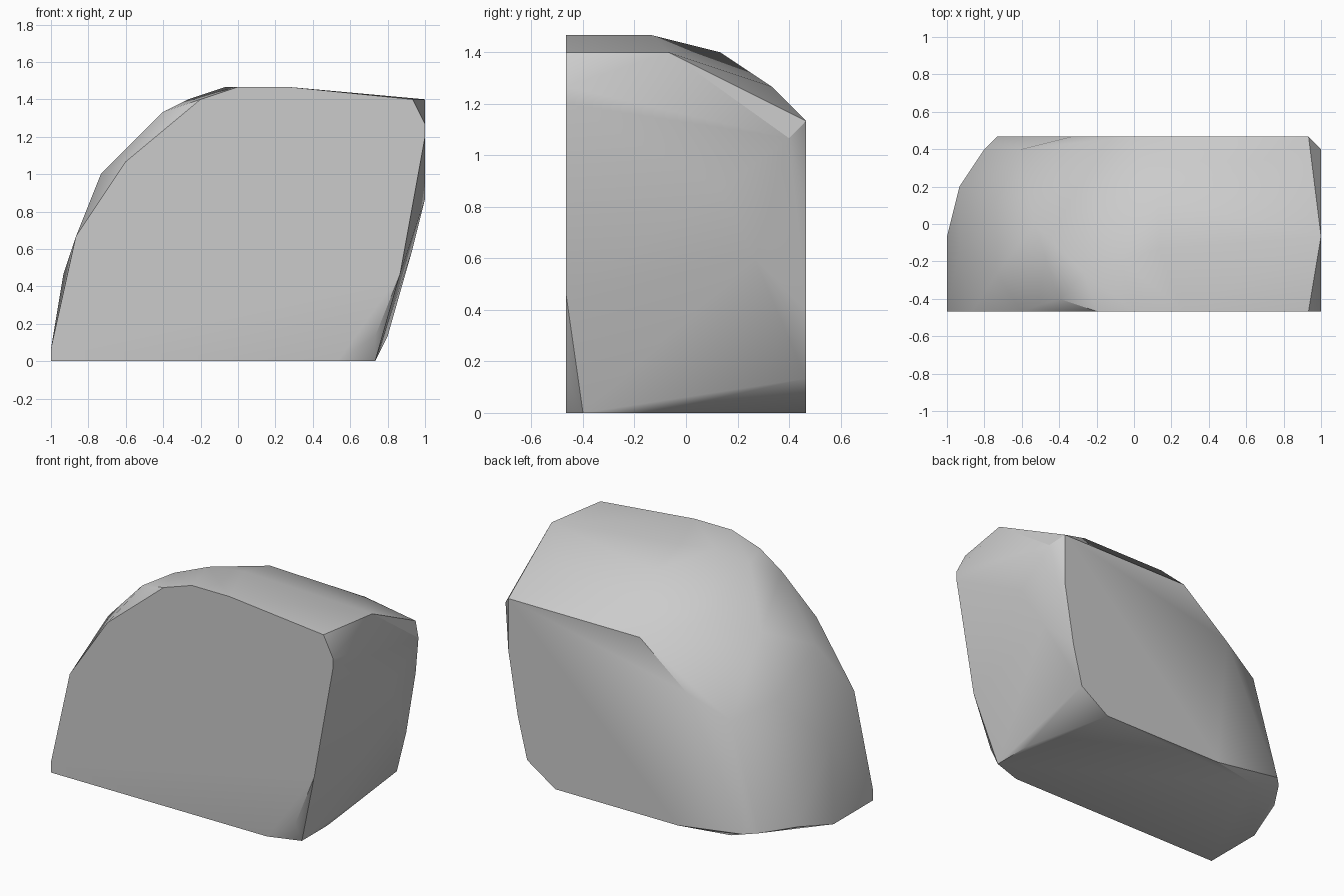
import bpy
import bmesh
from math import radians

cube = bpy.data.objects.get("Cube")
if cube:
    bpy.data.objects.remove(cube, do_unlink=True)

U = 1 / 15          # the boulder's corners sit on a coarse grid
FRONT, BACK = -7, 7

stone = bpy.data.materials.new("grey_stone")
stone.use_nodes = True
stone.diffuse_color = (0.6, 0.6, 0.6, 1)
stone.node_tree.nodes["Principled BSDF"].inputs["Base Color"].default_value = (0.6, 0.6, 0.6, 1)

# Outlines (x, z) of the two flat faces
front_outline = [(-15, 0), (-15, 1), (-13, 10), (-9, 16), (-3, 21), (0, 22),
                 (4, 22), (14, 21), (15, 19), (15, 18), (13, 7), (11, 2), (8, 0)]
back_outline = [(9, 0), (12, 2), (13, 6), (14, 12), (14, 17), (6, 17), (0, 17),
                (-5, 13), (-11, 1), (-4, 0)]

# Corners between the faces (x, y, z)
crown = [(-1, -3, 22), (2, -2, 22), (2, 2, 21), (10, 5, 19), (1, 5, 19),
         (-4, -4, 21), (-6, -6, 20), (-4, 3, 18)]
round_end = [(-11, -4, 15), (-8, 0, 17), (-9, 6, 11), (-11, 2, 12),
             (-14, -2, 7), (-14, 3, 1), (-12, 6, 1)]
steep_end = [(15, -1, 21), (15, 6, 16), (15, 2, 13), (14, 4, 9)]
base = [(-15, -1, 0), (-9, 6, 0), (11, -2, 0), (11, -6, 0)]

points = [(x, FRONT, z) for x, z in front_outline]
points += [(x, BACK, z) for x, z in back_outline]
points += crown + round_end + steep_end + base

# Wrap the corners in one skin
bm = bmesh.new()
for p in points:
    bm.verts.new([c * U for c in p])
hull = bmesh.ops.convex_hull(bm, input=bm.verts)
loose = {v for v in hull["geom_interior"] + hull["geom_unused"]
         if isinstance(v, bmesh.types.BMVert)}
bmesh.ops.delete(bm, geom=list(loose), context='VERTS')
bmesh.ops.dissolve_limit(bm, angle_limit=radians(1), verts=bm.verts, edges=bm.edges)
bmesh.ops.recalc_face_normals(bm, faces=bm.faces)

mesh = bpy.data.meshes.new("boulder")
bm.to_mesh(mesh)
bm.free()
mesh.materials.append(stone)
boulder = bpy.data.objects.new("boulder", mesh)
bpy.context.collection.objects.link(boulder)

# Soft flanks, crisp rims
bpy.ops.object.select_all(action='DESELECT')
boulder.select_set(True)
bpy.context.view_layer.objects.active = boulder
bpy.ops.object.shade_smooth_by_angle(angle=radians(35))
